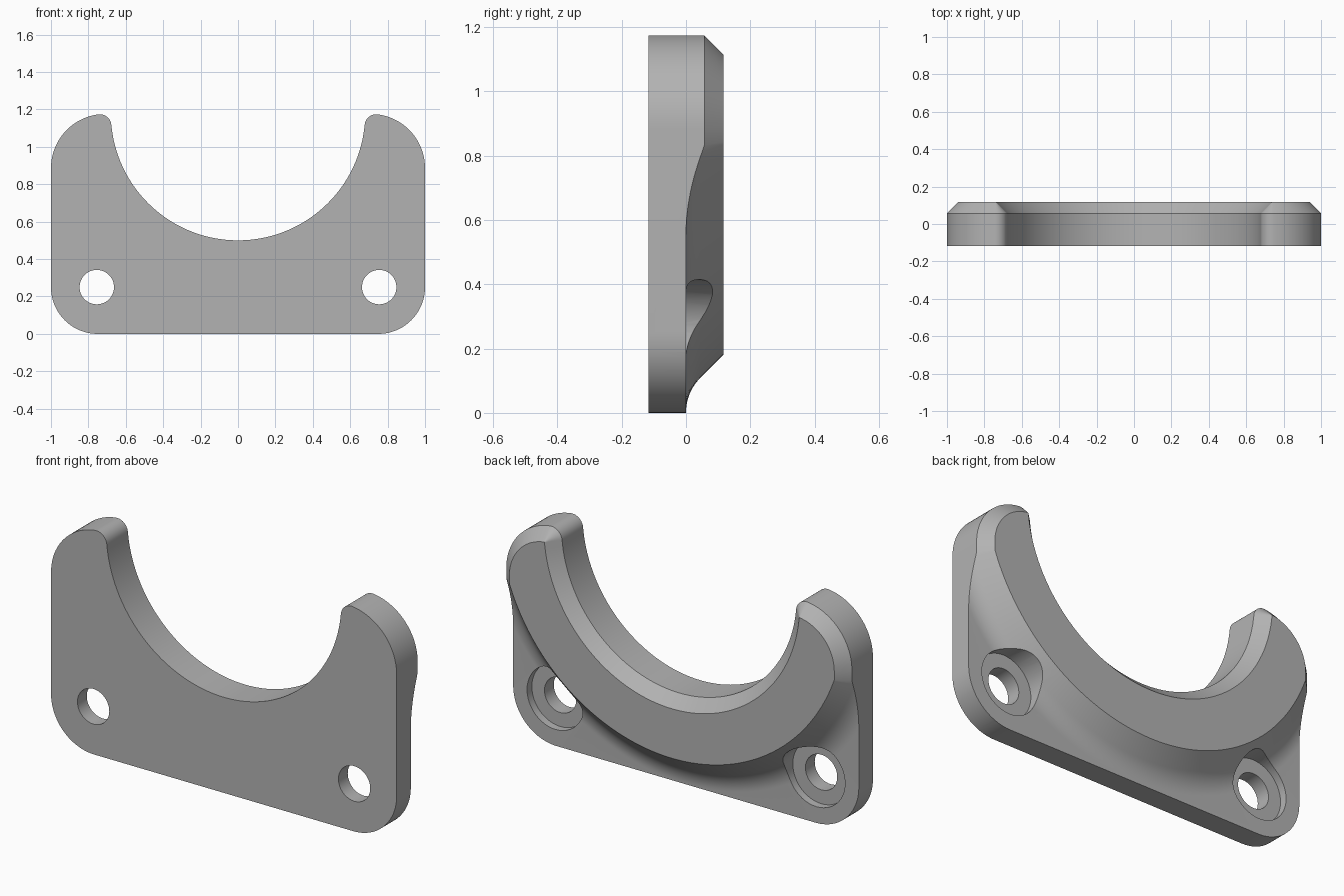
import bpy, bmesh
from math import sin, cos, radians, degrees, atan2, hypot, sqrt

if "Cube" in bpy.data.objects:
    bpy.data.objects.remove(bpy.data.objects["Cube"])

HALF = 0.117                  # half of the thickness
CHAMFER = 0.06
RING_Z, RING_R = 1.18, 0.68   # centre and radius of the round opening
HOLE_X, HOLE_Z = 0.755, 0.25

grey = bpy.data.materials.new("grey")
grey.use_nodes = True
grey.diffuse_color = (0.45, 0.45, 0.45, 1)
grey.node_tree.nodes["Principled BSDF"].inputs["Base Color"].default_value = (0.45, 0.45, 0.45, 1)


def arc(cx, cz, r, a, b, n):
    steps = [radians(a + (b - a) * i / n) for i in range(n + 1)]
    return [(cx + r * cos(t), cz + r * sin(t)) for t in steps]


def loft(name, rings):
    """Solid through rings, each given as (y, list of x-z points)."""
    bm = bmesh.new()
    loops = [[bm.verts.new((x, y, z)) for x, z in pts] for y, pts in rings]
    for low, high in zip(loops, loops[1:]):
        n = len(low)
        for i in range(n):
            j = (i + 1) % n
            bm.faces.new((low[i], low[j], high[j], high[i]))
    bm.faces.new(loops[0])
    bm.faces.new(loops[-1])
    bmesh.ops.recalc_face_normals(bm, faces=bm.faces)
    mesh = bpy.data.meshes.new(name)
    bm.to_mesh(mesh)
    bm.free()
    mesh.materials.append(grey)
    obj = bpy.data.objects.new(name, mesh)
    bpy.context.collection.objects.link(obj)
    return obj


def turned(name, profile, cx, cz, n):
    """Solid of revolution about a y-parallel axis, from (radius, y) points."""
    return loft(name, [(y, arc(cx, cz, r, 0, 360, n)[:-1]) for r, y in profile])


def outline(d):
    """Bracket outline moved inward by d."""
    corner_r, tip_r = 0.29, 0.062
    cx, cz = 1 - corner_r, 0.886
    tx = 0.739
    tz = cz + sqrt((corner_r - tip_r) ** 2 - (tx - cx) ** 2)
    a_top = degrees(atan2(tz - cz, tx - cx))
    a_in = degrees(atan2(RING_Z - tz, tx))
    pts = arc(0.75, 0.25, 0.25 - d, -90, 0, 20)
    pts += arc(cx, cz, corner_r - d, 0, a_top, 20)
    pts += arc(tx, tz, tip_r - d, a_top, 180 - a_in, 12)[1:]
    pts += arc(0, RING_Z, RING_R + d, -a_in, -90, 40)[1:]
    return pts + [(-x, z) for x, z in reversed(pts[:-1])]


# Bracket blank with a chamfered back rim
bracket = loft("cradle_bracket", [
    (-HALF, outline(0)), (HALF - CHAMFER, outline(0)), (HALF, outline(CHAMFER))])

# Envelope: raised ring with a slope that sweeps into the thin plate
R = 0.15
cove = [(1.178 - R * sin(radians(t)), R * (1 - cos(radians(t)))) for t in range(0, 46, 5)]
end_r, end_y = cove[-1]
rise = 0.3 - end_y
envelope = turned("cove_envelope",
                  [(2, -0.5), (2, 0)] + cove + [(end_r - rise, 0.3)], 0, RING_Z, 160)

# Cutters for screw holes and their counterbores
jobs = [(envelope, 'INTERSECT')]
for side, sx in (("left", 1), ("right", -1)):
    steps = [(0.092, -0.5), (0.092, -0.04), (0.165, -0.04), (0.165, 0.4)]
    jobs.append((turned(side + "_screw_cutter", steps, sx * HOLE_X, HOLE_Z, 48), 'DIFFERENCE'))

bpy.ops.object.select_all(action='DESELECT')
bpy.context.view_layer.objects.active = bracket
bracket.select_set(True)
for cutter, operation in jobs:
    cutter.hide_render = True
    mod = bracket.modifiers.new(cutter.name, 'BOOLEAN')
    mod.operation = operation
    mod.solver = 'EXACT'
    mod.object = cutter
    bpy.ops.object.modifier_apply(modifier=mod.name)
for cutter, _ in jobs:
    bpy.data.objects.remove(cutter)

bpy.ops.object.shade_smooth_by_angle(angle=radians(25))
